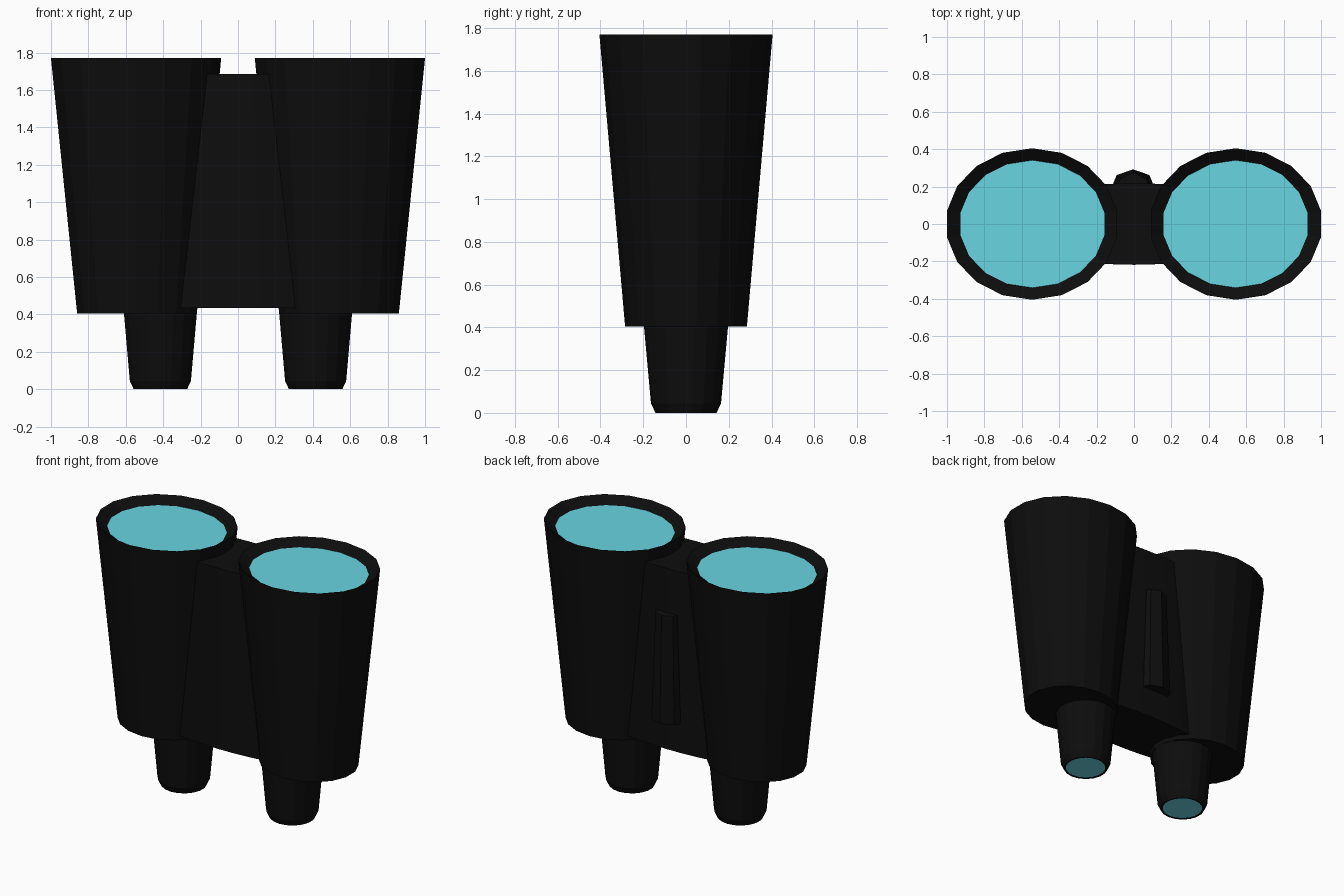
import bpy, bmesh, math

if "Cube" in bpy.data.objects:
    bpy.data.objects.remove(bpy.data.objects["Cube"])


def material(name, rgb):
    m = bpy.data.materials.new(name)
    m.diffuse_color = (*rgb, 1)
    m.use_nodes = True
    m.node_tree.nodes["Principled BSDF"].inputs["Base Color"].default_value = m.diffuse_color
    return m


BLACK = material("black_body", (0.004, 0.004, 0.004))
GLASS = material("blue_glass", (0.14, 0.66, 0.75))


def loft(name, rings, mat, cap_start=True, cap_end=True):
    """Skin a list of equal-length closed rings of points."""
    bm = bmesh.new()
    loops = [[bm.verts.new(p) for p in ring] for ring in rings]
    n = len(loops[0])
    for a, b in zip(loops, loops[1:]):
        for i in range(n):
            j = (i + 1) % n
            bm.faces.new((a[i], a[j], b[j], b[i]))
    if cap_start:
        bm.faces.new(loops[0][::-1])
    if cap_end:
        bm.faces.new(loops[-1])
    me = bpy.data.meshes.new(name)
    bm.to_mesh(me)
    bm.free()
    me.materials.append(mat)
    ob = bpy.data.objects.new(name, me)
    bpy.context.collection.objects.link(ob)
    return ob


def ellipse(cx, rx, ry, z, n=18):
    # first vertex points along y, so the outer x side is a flat facet
    return [(cx + rx * math.cos(math.pi / 2 + math.tau * i / n),
             ry * math.sin(math.pi / 2 + math.tau * i / n), z) for i in range(n)]


for side, s in (("left", -1), ("right", 1)):
    # tapered barrel with a rim sloping inward to the lens
    lens_ring = ellipse(s * 0.543, 0.391, 0.341, 1.725)
    loft(side + "_barrel", [ellipse(s * 0.54, 0.325, 0.285, 0.405),
                            ellipse(s * 0.545, 0.462, 0.405, 1.77),
                            lens_ring], BLACK, cap_end=False)
    loft(side + "_front_lens", [lens_ring], GLASS, cap_start=False)

    # eyepiece with chamfered end and lens underneath
    c = s * 0.415
    eye_ring = ellipse(c, 0.13, 0.13, 0.004)
    loft(side + "_eyepiece", [eye_ring,
                              ellipse(c, 0.145, 0.143, 0.0),
                              ellipse(c, 0.166, 0.164, 0.045),
                              ellipse(c, 0.200, 0.199, 0.43)],
         BLACK, cap_start=False)
    loft(side + "_eye_lens", [eye_ring], GLASS, cap_end=False)


# bridge joining the barrels, gently bowed front and back
def bridge_ring(half, z):
    xs = [half * k / 3 for k in range(-3, 4)]
    bow = [(x, 0.218 - 0.22 * x * x) for x in xs]
    return [(x, -y, z) for x, y in bow] + [(x, y, z) for x, y in reversed(bow)]


loft("bridge", [bridge_ring(0.36, 0.435), bridge_ring(0.24, 1.685)], BLACK)


# raised hinge ridge on the back of the bridge
def ridge_ring(w, z, top):
    pts = [(-w, 0.19), (w, 0.19), (w, 0.22), (0.83 * w, top - 0.03),
           (0, top), (-0.83 * w, top - 0.03), (-w, 0.22)]
    return [(x - 0.005, y, z) for x, y in pts]


loft("hinge_ridge", [ridge_ring(0.105, 0.64, 0.292),
                     ridge_ring(0.08, 1.38, 0.275)], BLACK)
